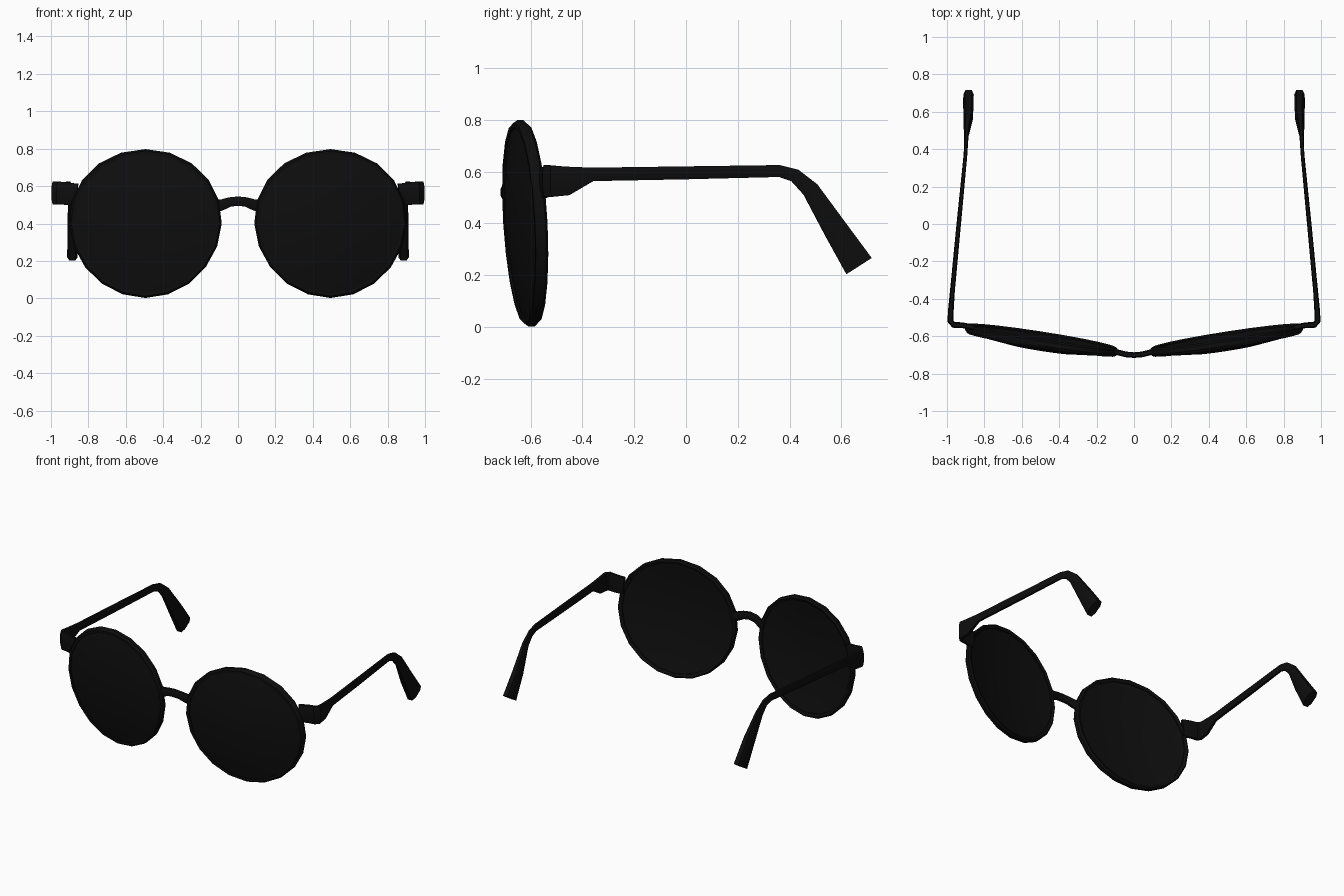
import bpy, bmesh, math
from mathutils import Vector

cube = bpy.data.objects.get("Cube")
if cube:
    bpy.data.objects.remove(cube)


def material(name, color):
    m = bpy.data.materials.new(name)
    m.use_nodes = True
    m.diffuse_color = color
    m.node_tree.nodes["Principled BSDF"].inputs["Base Color"].default_value = color
    return m


frame_black = material("frame black", (0.004, 0.004, 0.004, 1))
lens_black = material("lens black", (0.0045, 0.0045, 0.0045, 1))


def loft(name, rings, mat, loop=False, mirror=True):
    """Skin a row of equal rings; loop joins the last ring to the first."""
    bm = bmesh.new()
    rows = [[bm.verts.new(p) for p in ring] for ring in rings]
    n = len(rows[0])
    pairs = list(zip(rows, rows[1:])) + ([(rows[-1], rows[0])] if loop else [])
    for a, b in pairs:
        for i in range(n):
            j = (i + 1) % n
            bm.faces.new((a[i], a[j], b[j], b[i]))
    if not loop:
        bm.faces.new(rows[0])
        bm.faces.new(rows[-1])
    bmesh.ops.recalc_face_normals(bm, faces=bm.faces)
    mesh = bpy.data.meshes.new(name)
    bm.to_mesh(mesh)
    bm.free()
    mesh.materials.append(mat)
    obj = bpy.data.objects.new(name, mesh)
    bpy.context.collection.objects.link(obj)
    if mirror:
        obj.modifiers.new("Mirror", "MIRROR").use_mirror_merge = False
    bpy.ops.object.select_all(action="DESELECT")
    obj.select_set(True)
    bpy.context.view_layer.objects.active = obj
    bpy.ops.object.shade_smooth_by_angle(angle=math.radians(35))
    return obj


# Lens outline: a round eye, wider above, on a tilted and domed surface
SIDES = 20


def eye_point(angle, r, depth):
    s, c = math.sin(angle), math.cos(angle)
    x = 0.495 + 0.408 * r * c * (1 + 0.04 * s)
    z = 0.4 + 0.398 * r * s
    y = -0.617 + 0.155 * (x - 0.5) - 0.055 * (z - 0.4) - 0.045 * (1 - r * r)
    return Vector((x, y + depth, z))


angles = [2 * math.pi * i / SIDES for i in range(SIDES)]

rim_profile = [(0.93, -0.02), (0.975, -0.024), (1, -0.012),
               (1, 0.012), (0.975, 0.024), (0.93, 0.02)]
loft("rim", [[eye_point(a, r, d) for r, d in rim_profile] for a in angles],
     frame_black, loop=True)

lens_profile = [(0.08, -0.015), (0.4, -0.015), (0.7, -0.015), (0.95, -0.013),
                (0.95, 0.013), (0.7, 0.013), (0.4, 0.013), (0.08, 0.013)]
loft("lens", [[eye_point(a, r, d) for a in angles] for r, d in lens_profile],
     lens_black)


def sweep(name, stations, mirror=True):
    """Chamfered bar; each station is x, y, z, half height, half thickness."""
    pts = [Vector(s[:3]) for s in stations]
    section = [(1, 0.5), (0.6, 1), (-0.6, 1), (-1, 0.5),
               (-1, -0.5), (-0.6, -1), (0.6, -1), (1, -0.5)]
    rings = []
    for i, (p, s) in enumerate(zip(pts, stations)):
        before, after = pts[max(i - 1, 0)], pts[min(i + 1, len(pts) - 1)]
        t = (after - before).normalized()
        side = t.cross(Vector((0, 0, 1))).normalized()
        up = side.cross(t)
        rings.append([p + side * (s[4] * u) + up * (s[3] * v) for u, v in section])
    return loft(name, rings, frame_black, mirror=mirror)


# Arched nose bridge
half = [(0.13, -0.676, 0.49, 0.034, 0.016), (0.08, -0.688, 0.502, 0.028, 0.015),
        (0.045, -0.697, 0.515, 0.025, 0.015)]
left = [(-s[0],) + s[1:] for s in half]
sweep("bridge", left + [(0, -0.701, 0.52, 0.025, 0.015)] + half[::-1], mirror=False)

# Temple arm: end piece, hinge corner, straight arm, bend and ear tip
sweep("temple", [
    (0.86, -0.552, 0.555, 0.058, 0.015),
    (0.92, -0.541, 0.56, 0.06, 0.015),
    (0.965, -0.539, 0.564, 0.061, 0.016),
    (0.982, -0.52, 0.563, 0.061, 0.016),
    (0.979, -0.46, 0.564, 0.056, 0.015),
    (0.971, -0.36, 0.589, 0.026, 0.013),
    (0.937, 0.0, 0.595, 0.025, 0.012),
    (0.902, 0.36, 0.602, 0.023, 0.01),
    (0.898, 0.42, 0.585, 0.026, 0.01),
    (0.896, 0.48, 0.531, 0.033, 0.012),
    (0.886, 0.575, 0.38, 0.046, 0.025),
    (0.885, 0.668, 0.235, 0.058, 0.028),
])
